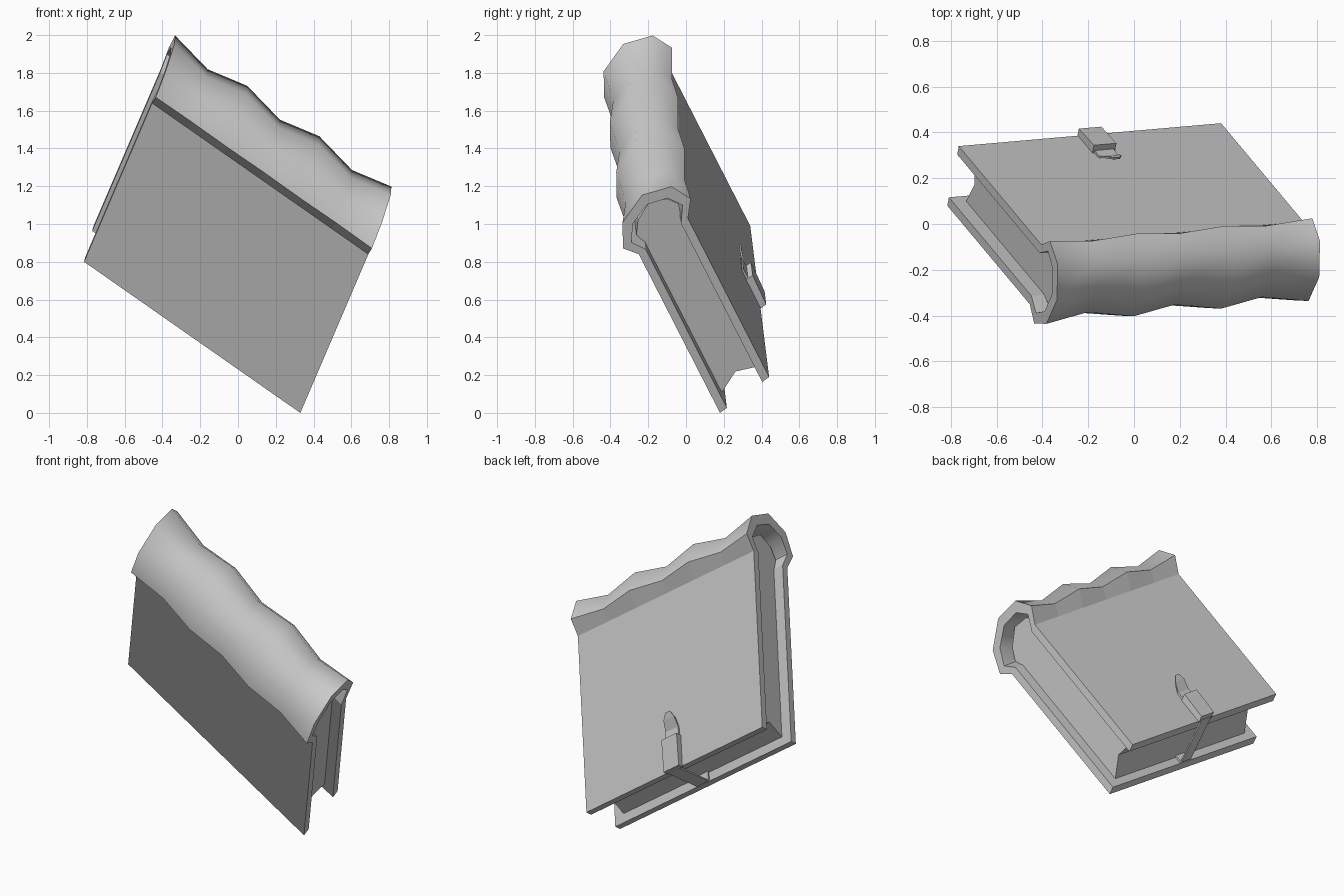
import bpy, bmesh
from mathutils import Vector

if "Cube" in bpy.data.objects:
    bpy.data.objects.remove(bpy.data.objects["Cube"])

# Skewed book frame: U along the spine, V from fore edge to spine, W front to back cover
O = Vector((-0.815, 0.08, 0.80))
U = Vector((1.145, 0.10, -0.80))
V = Vector((0.36, -0.43, 0.84))
W = Vector((0.05, 0.26, 0.19))


def place(u, v, w):
    return O + U * u + V * v + W * w


def mirrored(half, mid):
    return half + mid + [(v, 1 - w) for v, w in reversed(half)]


def pinch(v, w, amount):
    """Narrow the spine part of the profile, leaving the boards alone."""
    if v <= 1:
        return v, w
    return 1 + (v - 1) * (1 - 0.2 * amount), 0.5 + (w - 0.5) * (1 - 0.13 * amount)


def finish(name, bm):
    bmesh.ops.recalc_face_normals(bm, faces=bm.faces)
    me = bpy.data.meshes.new(name)
    bm.to_mesh(me)
    bm.free()
    ob = bpy.data.objects.new(name, me)
    bpy.context.collection.objects.link(ob)
    return ob


def shell(name, sections, outer, inner, smooth=lambda i: False):
    """Strip with thickness: rings of outer and inner points, closed all round."""
    bm = bmesh.new()
    rings = [[bm.verts.new(p) for p in sec] for sec in sections]
    n, total = outer, outer + inner
    for a, b in zip(rings, rings[1:]):
        for i in range(total):
            j = (i + 1) % total
            f = bm.faces.new((a[i], a[j], b[j], b[i]))
            f.smooth = smooth(i)
    for r in (rings[0], rings[-1]):
        for i in range(n - 1):
            bm.faces.new((r[i], r[i + 1], r[total - 2 - i], r[total - 1 - i]))
    return finish(name, bm)


# Cover: two boards joined by a wavy rounded spine
outer = mirrored([(0, 0), (1, 0), (1.08, -0.19), (1.2, 0)], [(1.26, 0.5)])
inner = mirrored([(0, 0.14), (1, 0.14), (1.078, -0.02), (1.16, 0.145)], [(1.2, 0.5)])
loop = outer + inner[::-1]
sections = [[place(k / 6, *pinch(v, w, k % 2)) for v, w in loop] for k in range(7)]
shell("book_cover", sections, 9, 9, lambda i: 2 <= i <= 5 or 11 <= i <= 14)

# Page block: hollow fore edge, rounded back
pages = [(0.05, 0.14), (0.10, 0.5), (0.05, 0.86), (1.0, 0.86), (1.06, 0.93), (1.12, 0.8),
         (1.165, 0.5), (1.12, 0.2), (1.06, 0.07), (1.0, 0.14)]
bm = bmesh.new()
ends = [[bm.verts.new(place(u, v, w)) for v, w in pages] for u in (0.05, 0.95)]
for i in range(len(pages)):
    j = (i + 1) % len(pages)
    bm.faces.new((ends[0][i], ends[0][j], ends[1][j], ends[1][i]))
for u, r in zip((0.05, 0.95), ends):
    hub = bm.verts.new(place(u, 0.6, 0.5))
    for i in range(len(r)):
        bm.faces.new((r[i], r[(i + 1) % len(r)], hub))
finish("page_block", bm)


def strip(name, path, u_mid=0.4975):
    """Band along a path of (v, w, half width, v offset, w offset)."""
    bm = bmesh.new()
    rings = []
    for v, w, h, dv, dw in path:
        rings.append([bm.verts.new(place(u_mid + s * h, v + k * dv, w + k * dw))
                      for s, k in ((-1, 0), (1, 0), (1, 1), (-1, 1))])
    for a, b in zip(rings, rings[1:]):
        for i in range(4):
            j = (i + 1) % 4
            bm.faces.new((a[i], a[j], b[j], b[i]))
    bm.faces.new(rings[0])
    bm.faces.new(rings[-1])
    return finish(name, bm)


# Clasp strap across the fore edge, ending in a turned-out tip
strip("clasp_strap", [(0.08, 0.14, 0.033, 0, 0.03), (0.005, 0.14, 0.033, -0.008, 0.03),
                      (0.0, 0.98, 0.033, -0.01, 0.06), (0.16, 1.0, 0.036, 0, 0.04),
                      (0.225, 1.0, 0.036, 0, 0.03), (0.28, 1.08, 0.030, 0, 0.03),
                      (0.315, 1.11, 0.012, 0, 0.03)])

# Clasp block on the back board
strip("clasp_block", [(-0.005, 0.98, 0.043, 0, 0.13), (0.175, 0.98, 0.043, 0, 0.15)])
